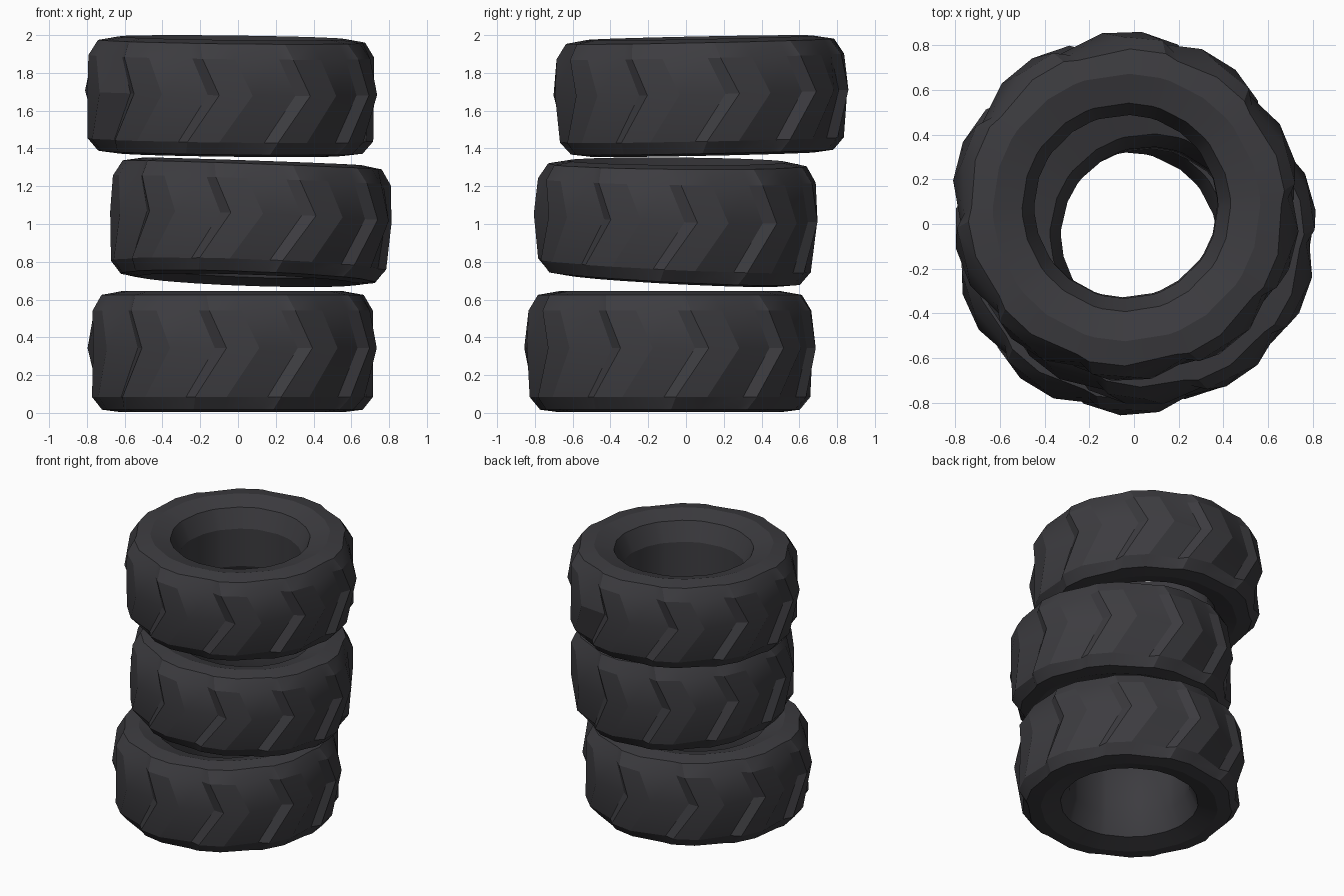
import bpy, bmesh, math, random
from mathutils import Matrix, Vector

if "Cube" in bpy.data.objects:
    bpy.data.objects.remove(bpy.data.objects["Cube"])

random.seed(4)
rubber = bpy.data.materials.new("dark_rubber")
rubber.diffuse_color = (0.046, 0.045, 0.051, 1)
rubber.use_nodes = True
rubber.node_tree.nodes["Principled BSDF"].inputs["Base Color"].default_value = rubber.diffuse_color

LUGS = 10
# closed cross-section: radius, height (fraction of half height), groove depth share, chevron lag (degrees)
PROFILE = [
    (0.405, -0.45, 0.0, 10), (0.46, -0.88, 0.0, 12), (0.59, -1.0, 0.0, 14),
    (0.69, -0.96, 0.4, 15), (0.745, -0.75, 0.9, 13), (0.772, 0.06, 1.0, 0),
    (0.752, 0.68, 0.9, 7), (0.70, 0.94, 0.4, 9), (0.59, 1.0, 0.0, 9),
    (0.46, 0.88, 0.0, 9), (0.405, 0.45, 0.0, 10),
]
# columns in each lug: angle from step top (degrees), drop in radius
COLUMNS = [(-5, 0.042), (0, 0.0), (13, 0.002)]


def tyre(name, centre, half, phase, tilt, size=1.0, wedge=0.0):
    bm = bmesh.new()
    rings = []
    for k in range(LUGS):
        wobble = random.uniform(-1.5, 1.5)
        for step, drop in COLUMNS:
            ring = []
            for r, h, share, lag in PROFILE:
                a = math.radians(phase + wobble + k * 360 / LUGS + step - lag)
                rad = size * (r - drop * share)
                x, y = rad * math.cos(a), rad * math.sin(a)
                ring.append(bm.verts.new((x, y, h * half * (1 + wedge * y))))
            rings.append(ring)
    n, m = len(rings), len(PROFILE)
    for i in range(n):
        a, b = rings[i], rings[(i + 1) % n]
        for j in range(m):
            k = (j + 1) % m
            bm.faces.new((a[j], b[j], b[k], a[k]))
    bmesh.ops.recalc_face_normals(bm, faces=bm.faces)
    # lean of the tyre in the pile
    rot = Matrix.Rotation(tilt[0], 4, 'X') @ Matrix.Rotation(tilt[1], 4, 'Y')
    bm.transform(Matrix.Translation(Vector(centre)) @ rot)
    mesh = bpy.data.meshes.new(name)
    bm.to_mesh(mesh)
    bm.free()
    mesh.materials.append(rubber)
    ob = bpy.data.objects.new(name, mesh)
    bpy.context.collection.objects.link(ob)
    bpy.ops.object.select_all(action='DESELECT')
    ob.select_set(True)
    bpy.context.view_layer.objects.active = ob
    bpy.ops.object.shade_smooth_by_angle(angle=math.radians(22))


# three tyres, loosely stacked
tyre("bottom_tyre", (-0.03, -0.085, 0.324), 0.32, -91.5, (0, 0))
tyre("middle_tyre", (0.065, -0.055, 1.017), 0.315, -98, (-0.03, 0.035), 0.98, 0.07)
tyre("top_tyre", (-0.037, 0.08, 1.677), 0.309, -94, (0.02, 0.012), 1.015)
